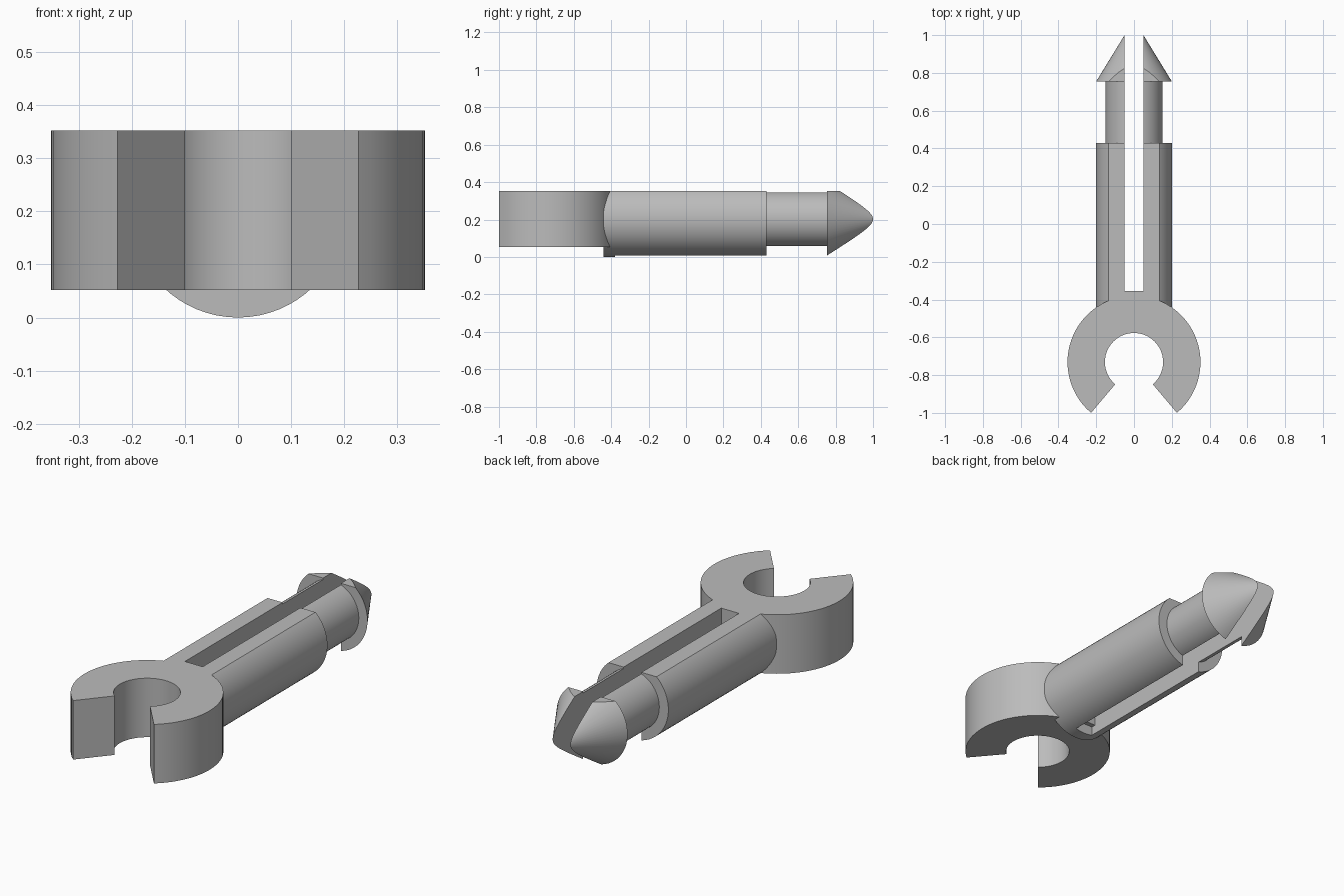
import bpy
import bmesh
import math
from mathutils import Matrix, Vector

default = bpy.data.objects.get("Cube")
if default:
    bpy.data.objects.remove(default, do_unlink=True)

grey = bpy.data.materials.new("plain grey")
grey.use_nodes = True
color = (0.5, 0.5, 0.5, 1)
grey.diffuse_color = color
grey.node_tree.nodes["Principled BSDF"].inputs["Base Color"].default_value = color

TOP, AXIS_Z, SLOT = 0.352, 0.202, 0.05
RING_Y, RING_R, HOLE_R, RING_BOTTOM = -0.731, 0.352, 0.154, 0.052
SHAFT_START = RING_Y + RING_R


def finish(bm, name):
    bmesh.ops.recalc_face_normals(bm, faces=bm.faces)
    mesh = bpy.data.meshes.new(name)
    bm.to_mesh(mesh)
    bm.free()
    mesh.materials.append(grey)
    obj = bpy.data.objects.new(name, mesh)
    bpy.context.collection.objects.link(obj)
    bpy.ops.object.select_all(action="DESELECT")
    obj.select_set(True)
    bpy.context.view_layer.objects.active = obj
    bpy.ops.object.shade_smooth_by_angle(angle=math.radians(25))
    return obj


def lathe(profile, steps=64):
    """Spin (radius, y) points around the shaft axis."""
    bm = bmesh.new()
    verts = [bm.verts.new((r, y, AXIS_Z)) for r, y in profile]
    edges = [bm.edges.new(pair) for pair in zip(verts, verts[1:])]
    bmesh.ops.spin(bm, geom=verts + edges, cent=(0, 0, AXIS_Z), axis=(0, 1, 0),
                   angle=math.tau, steps=steps)
    bmesh.ops.remove_doubles(bm, verts=bm.verts, dist=1e-5)
    return bm


def slice_off(bm, point, normal):
    """Remove everything on the normal's side and cap the cut."""
    cut = bmesh.ops.bisect_plane(bm, geom=bm.verts[:] + bm.edges[:] + bm.faces[:],
                                 plane_co=point, plane_no=normal, clear_outer=True)
    edges = [e for e in cut["geom_cut"] if isinstance(e, bmesh.types.BMEdge)]
    bmesh.ops.edgeloop_fill(bm, edges=edges)


# Open clip ring with its mouth towards the front
bm = bmesh.new()
mouth = math.radians(40.2)
angles = [mouth + (math.tau - 2 * mouth) * i / 56 for i in range(57)]


def arc_point(radius, a):
    return bm.verts.new((radius * math.sin(a), RING_Y - radius * math.cos(a), RING_BOTTOM))


outer = [arc_point(RING_R, a) for a in angles]
inner = [arc_point(HOLE_R, a) for a in angles]
for i in range(len(angles) - 1):
    bm.faces.new((outer[i], outer[i + 1], inner[i + 1], inner[i]))
walls = bmesh.ops.extrude_face_region(bm, geom=bm.faces[:])
raised = [v for v in walls["geom"] if isinstance(v, bmesh.types.BMVert)]
bmesh.ops.translate(bm, verts=raised, vec=(0, 0, TOP - RING_BOTTOM))
finish(bm, "clip_ring")

# Solid root of the shaft, under and inside the ring
bm = lathe([(0, -0.44), (0.202, -0.44), (0.202, SHAFT_START), (0, SHAFT_START)])
slice_off(bm, Vector((0, 0, TOP)), Vector((0, 0, 1)))
finish(bm, "shaft_root")

# Split prongs: shaft, neck and barbed tip, flattened on top
profile = [(0, SHAFT_START), (0.202, SHAFT_START), (0.202, 0.43), (0.151, 0.43),
           (0.151, 0.755), (0.2, 0.755), (0.05, 1), (0, 1)]
for side, name in ((1, "left_prong"), (-1, "right_prong")):
    bm = lathe(profile)
    slice_off(bm, Vector((side * SLOT, 0, 0)), Vector((-side, 0, 0)))
    slice_off(bm, Vector((0, 0, TOP)), Vector((0, 0, 1)))
    finish(bm, name)

# Small bridge closing the inner end of the slot
bm = bmesh.new()
size = (2 * SLOT, 0.045, TOP - RING_BOTTOM, 1)
center = Vector((0, -0.3775, (TOP + RING_BOTTOM) / 2))
bmesh.ops.create_cube(bm, size=1, matrix=Matrix.Translation(center) @ Matrix.Diagonal(size))
finish(bm, "slot_bridge")
